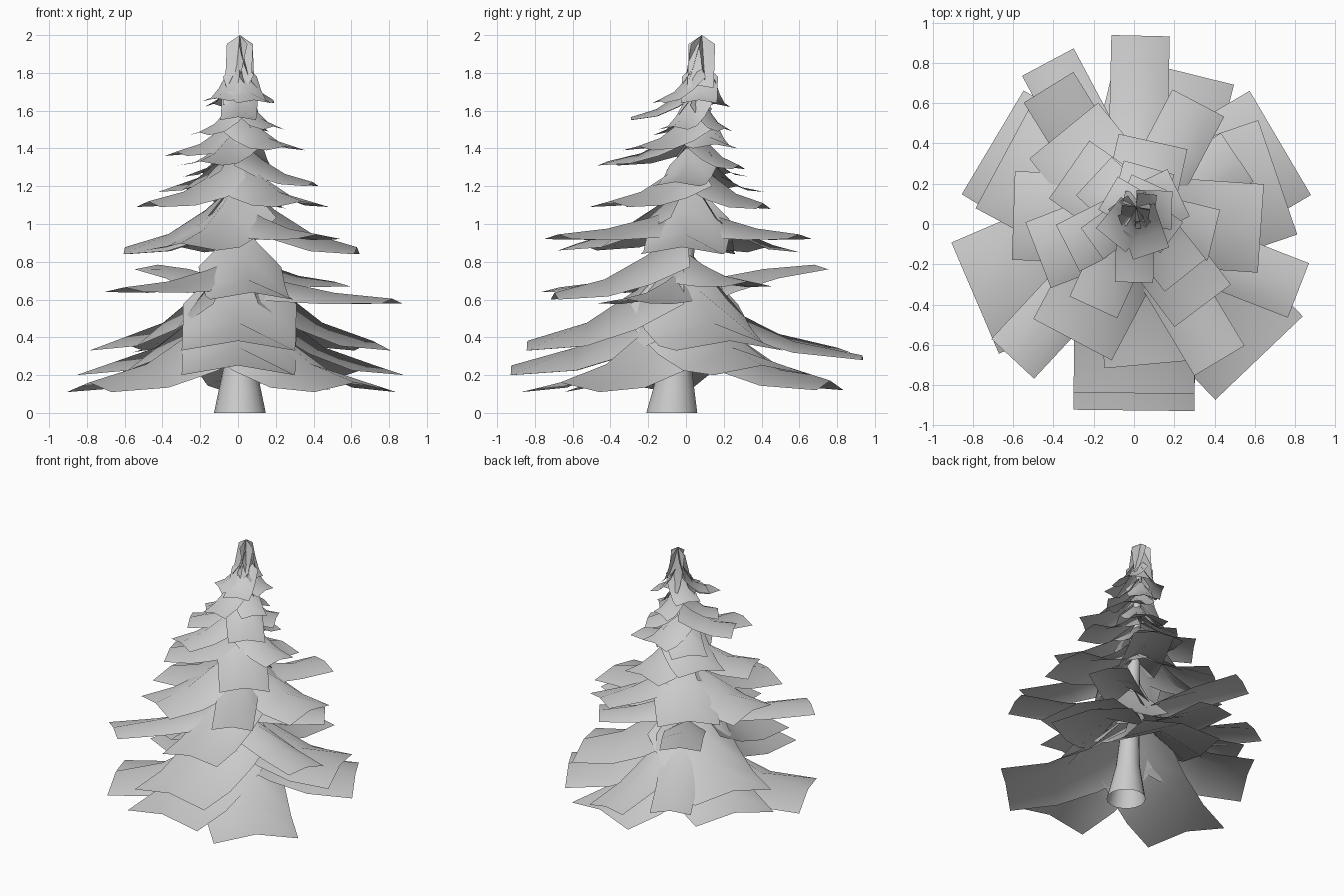
import bpy, bmesh
from math import radians, cos, sin
from mathutils import Vector

if "Cube" in bpy.data.objects:
    bpy.data.objects.remove(bpy.data.objects["Cube"])


def axis(z):
    """Centre of the slightly leaning trunk at height z."""
    k = z / 2
    return Vector((0.01, -0.075 + 0.16 * k, z))


def finish(name, bm):
    mesh = bpy.data.meshes.new(name)
    bm.to_mesh(mesh)
    bm.free()
    for p in mesh.polygons:
        p.use_smooth = True
    obj = bpy.data.objects.new(name, mesh)
    bpy.context.collection.objects.link(obj)


def loft(bm, rows, closed=False):
    rows = [[bm.verts.new(v) for v in row] for row in rows]
    n = len(rows[0])
    for a, b in zip(rows, rows[1:]):
        for i in range(n if closed else n - 1):
            j = (i + 1) % n
            bm.faces.new((a[i], a[j], b[j], b[i]))


# Tapered trunk, open at the bottom
bm = bmesh.new()
rings = []
for z, r in ((0, .137), (.12, .112), (.25, .085), (.6, .06), (1.2, .04), (1.95, .01)):
    c = axis(z)
    rings.append([c + Vector((r * cos(radians(a)), r * sin(radians(a)), 0))
                  for a in range(0, 360, 20)])
loft(bm, rings, True)
finish("trunk", bm)


def branch(name, az, reach, tip_z, width, rise, fold=.85):
    """Drooping sheet folded along its spine, flattening towards the tip."""
    bm = bmesh.new()
    a = radians(az)
    tip = Vector((reach * cos(a), reach * sin(a), 0))
    root = axis(tip_z + rise)
    root.z = 0
    d = (tip - root).normalized()
    side = Vector((-d.y, d.x, 0)) * width / 2
    rows = []
    for t in (0, .3, .62, 1):
        c = root.lerp(tip, t)
        drop = (fold * (1 - t) ** 1.3 + .17) * width / 2
        c.z = tip_z + .085 * width + rise * (1 - t) ** 1.7
        down = Vector((0, 0, -drop))
        rows.append([c - side + down, c, c + side + down])
    loft(bm, rows)
    finish(name, bm)


# Tiers: (name, width, rise, [(azimuth, reach, tip height), ...])
tiers = [
    ("skirt_branch", .60, .50, [
        (-90, .925, .20), (-90, .84, .33), (-47, .91, .11), (29, .83, .20),
        (18, .75, .33), (150, .81, .20), (152, .73, .33), (205, .87, .11),
        (75, .79, .12)]),
    ("low_narrow_branch", .29, .38, [(88, .935, .28), (118, .91, .32)]),
    ("flat_branch", .29, .16, [
        (228, .90, .64), (-22, .88, .58), (33, .61, .67), (-58, .80, .92),
        (62, .68, .92)]),
    ("middle_branch", .44, .36, [
        (-84, .70, .60), (-2, .63, .84), (242, .65, .86), (176, .60, .84),
        (127, .58, .85)]),
    ("upper_branch", .35, .26, [
        (77, .42, 1.08), (198, .50, 1.09), (-50, .53, 1.09), (140, .42, 1.17)]),
    ("upper_narrow_branch", .26, .22, [
        (-8, .40, 1.20), (244, .46, 1.31), (200, .35, 1.36), (75, .29, 1.29),
        (35, .27, 1.40), (130, .31, 1.25), (-45, .36, 1.39)]),
    ("crown_branch", .19, .22, [
        (-90, .29, 1.55), (205, .23, 1.47), (-20, .20, 1.50), (70, .22, 1.49),
        (20, .20, 1.64), (130, .20, 1.62), (-60, .17, 1.64), (215, .14, 1.65)]),
    ("leader_branch", .14, .36, [
        (-100, .06, 1.63), (80, .15, 1.68), (170, .09, 1.66), (35, .13, 1.72)]),
]
for name, width, rise, cards in tiers:
    for i, (az, reach, z) in enumerate(cards):
        leader = name == "leader_branch"
        if leader:
            rise = 1.988 - z
        branch(f"{name}_{i + 1}", az, reach, z, width, rise, .5 if leader else .85)

# One branch whose tip kicks upward
branch("raised_branch", 122, .80, .76, .29, -.12, .6)
